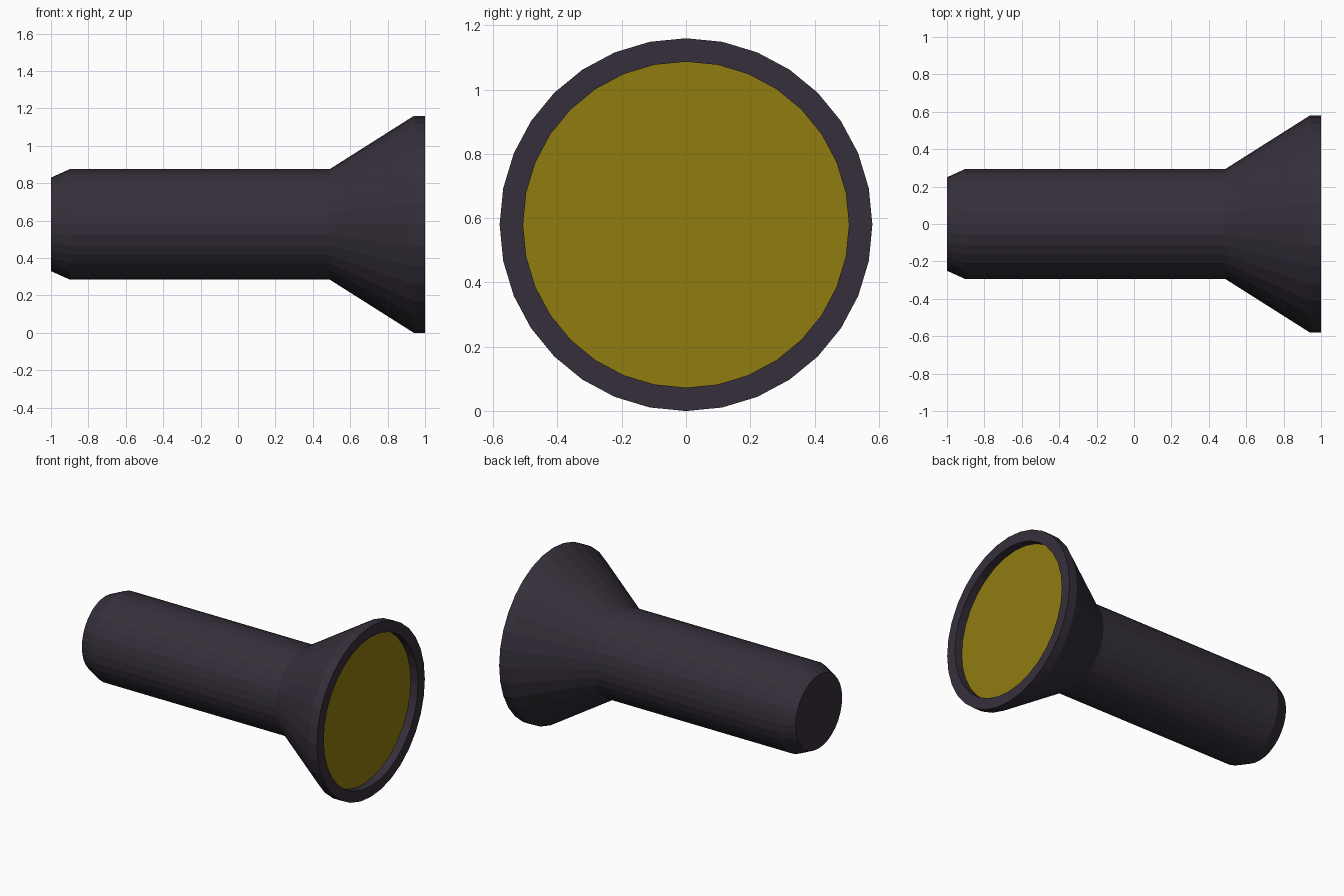
import bpy, bmesh
from math import cos, sin, tau

if "Cube" in bpy.data.objects:
    bpy.data.objects.remove(bpy.data.objects["Cube"])

SIDES = 32
AXIS_Z = 0.58


def material(name, rgb):
    mat = bpy.data.materials.new(name)
    mat.diffuse_color = (*rgb, 1)
    mat.use_nodes = True
    mat.node_tree.nodes["Principled BSDF"].inputs["Base Color"].default_value = mat.diffuse_color
    return mat


def lathe(name, profile, mat, cap_start=False, cap_end=False):
    """Revolve (x, radius) points about the long axis, flat shaded."""
    bm = bmesh.new()
    rings = [[bm.verts.new((x, r * sin(tau * i / SIDES), AXIS_Z + r * cos(tau * i / SIDES)))
              for i in range(SIDES)] for x, r in profile]
    for a, b in zip(rings, rings[1:]):
        for i in range(SIDES):
            j = (i + 1) % SIDES
            bm.faces.new((a[i], a[j], b[j], b[i]))
    if cap_start:
        bm.faces.new(rings[0][::-1])
    if cap_end:
        bm.faces.new(rings[-1])
    # Outward direction of the first band decides the winding of the whole part
    bm.normal_update()
    if len(rings) > 1:
        bmesh.ops.recalc_face_normals(bm, faces=bm.faces)
    else:
        for f in bm.faces:
            if f.normal.x < 0:
                f.normal_flip()
    mesh = bpy.data.meshes.new(name)
    bm.to_mesh(mesh)
    bm.free()
    mesh.materials.append(mat)
    obj = bpy.data.objects.new(name, mesh)
    bpy.context.collection.objects.link(obj)
    return obj


dark = material("dark_casing", (0.036, 0.028, 0.042))
yellow = material("yellow_lens", (0.28, 0.2, 0.005))

# Casing: bevelled tail, straight handle, flared head, rim and recess
lathe("casing", [(-1, 0.25), (-0.9, 0.295), (0.49, 0.295), (0.94, 0.58),
                 (1, 0.58), (1, 0.507), (0.945, 0.507)], dark, cap_start=True)

# Lens: flat disc set back inside the rim
lathe("lens", [(0.945, 0.507)], yellow, cap_end=True)
